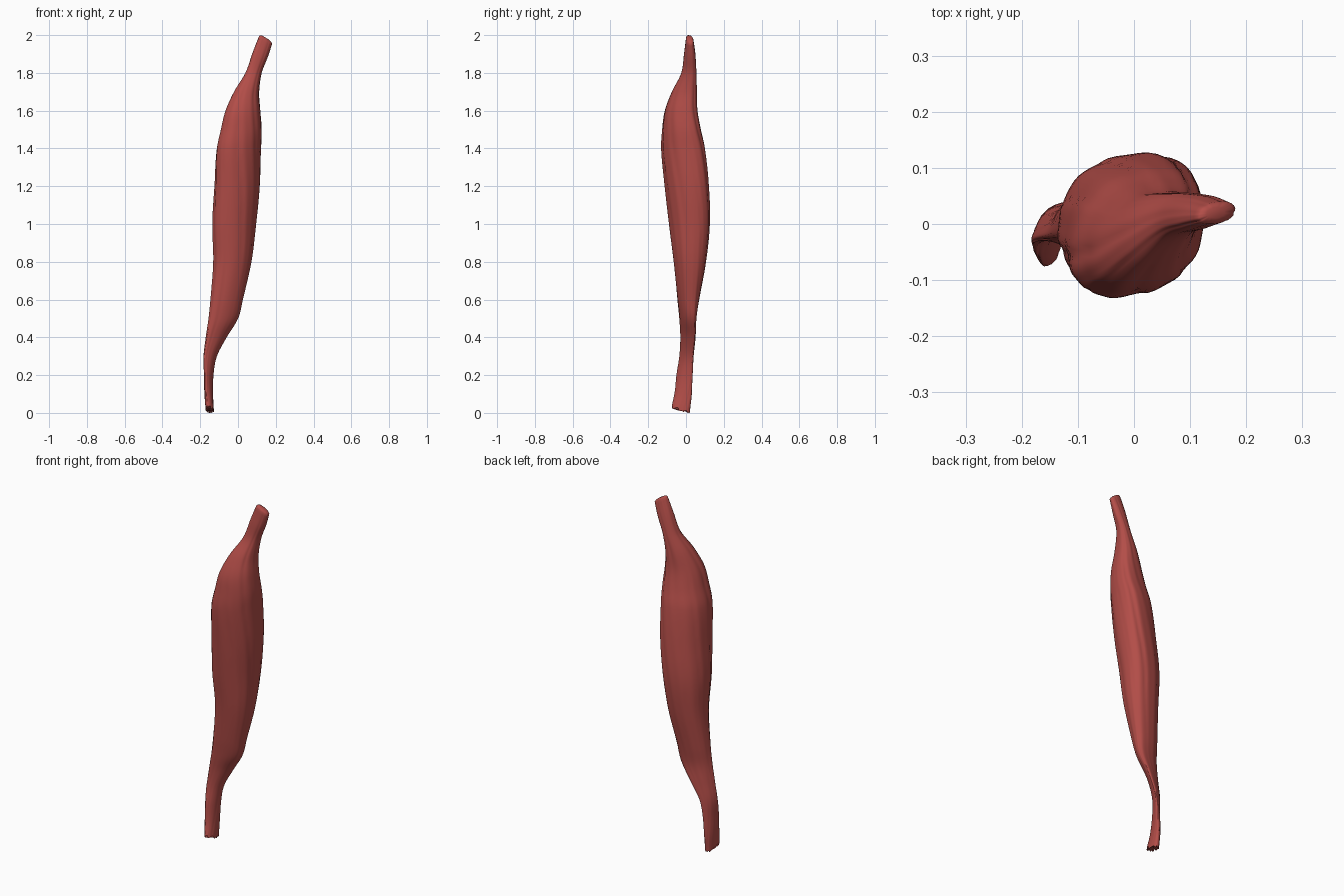
import bpy, bmesh, math, random

random.seed(4)
default = bpy.data.objects.get("Cube")
if default:
    bpy.data.objects.remove(default, do_unlink=True)

# Muscle colour
flesh = bpy.data.materials.new("muscle red")
flesh.use_nodes = True
flesh.diffuse_color = (0.45, 0.075, 0.065, 1)
flesh.node_tree.nodes["Principled BSDF"].inputs["Base Color"].default_value = flesh.diffuse_color

# Belly and tendon stations: height, left/right edge, front/back edge, diagonal skew
STATIONS = [
    (.02, -.172, -.128, -.075, .02, .3),
    (.1, -.178, -.132, -.06, .03, .5),
    (.2, -.18, -.13, -.05, .035, .7),
    (.3, -.182, -.112, -.035, .04, .75),
    (.4, -.17, -.06, -.03, .05, .75),
    (.5, -.155, 0, -.035, .055, .55),
    (.6, -.145, .025, -.045, .07, .35),
    (.8, -.13, .07, -.065, .105, .22),
    (1, -.135, .095, -.09, .125, .25),
    (1.2, -.123, .115, -.112, .12, .28),
    (1.4, -.112, .122, -.13, .1, .3),
    (1.5, -.09, .125, -.125, .078, .3),
    (1.6, -.065, .118, -.112, .06, .3),
    (1.7, -.02, .112, -.075, .057, .3),
    (1.8, .04, .125, -.025, .055, .3),
    (1.9, .08, .158, -.01, .05, .3),
    (1.975, .112, .18, 0, .04, .3),
]
SIDES = 64
STEPS = 6


def station(i, t):
    """Smooth blend between two neighbouring stations."""
    a, b = STATIONS[i], STATIONS[i + 1]
    before, after = STATIONS[max(i - 1, 0)], STATIONS[min(i + 2, len(STATIONS) - 1)]
    span = b[0] - a[0]
    out = [a[0] + span * t]
    for k in range(1, len(a)):
        m = (b[k] - before[k]) / (b[0] - before[0]) * span
        n = (after[k] - a[k]) / (after[0] - a[0]) * span
        u = 1 - t
        out.append(a[k] * (1 + 2 * t) * u * u + m * t * u * u
                   + b[k] * t * t * (3 - 2 * t) - n * t * t * u)
    return out


def fibre(angle, z):
    """Shallow lengthwise grooves that drift around the belly."""
    drift = angle + 0.35 * math.sin(2 * z)
    groove = abs(math.sin(4 * drift + 0.5 * math.sin(3 * z)))
    fine = math.sin(13 * drift + 2 * math.sin(2 * z))
    return 1.008 - 0.035 * (1 - groove) ** 3 + 0.008 * fine


def full_cos(angle):
    """Cosine with slightly fuller corners."""
    c = math.cos(angle)
    return math.copysign(abs(c) ** 0.88, c)


def add_ring(bm, z, x0, x1, y0, y1, skew, shrink=1, lift=0):
    cx, cy = (x0 + x1) / 2, (y0 + y1) / 2
    phase = math.acos(skew)
    top = max(0, min(1, (z - 1.8) / 0.17))
    foot = max(0, min(1, (0.2 - z) / 0.18))
    ring = []
    for s in range(SIDES):
        a = math.tau * s / SIDES
        r = fibre(a, z) * shrink
        dx = (x1 - x0) / 2 * full_cos(a) * r
        dy = (y1 - y0) / 2 * full_cos(a + phase) * r
        # Both cut ends slope
        height = z + lift - 0.6 * dx * top - 0.3 * dy * foot
        ring.append(bm.verts.new((cx + dx, cy + dy, height)))
    return ring


# Muscle body lofted from skewed oval rings
bm = bmesh.new()
rings = []
for i in range(len(STATIONS) - 1):
    for step in range(STEPS):
        rings.append(add_ring(bm, *station(i, step / STEPS)))
rings.append(add_ring(bm, *STATIONS[-1]))
# Rounded upper end
for shrink, lift in ((0.85, 0.007), (0.5, 0.012)):
    rings.append(add_ring(bm, *STATIONS[-1], shrink, lift))
for low, high in zip(rings, rings[1:]):
    for s in range(SIDES):
        n = (s + 1) % SIDES
        bm.faces.new((low[s], low[n], high[n], high[s]))
# Frayed lower end
for v in rings[0]:
    v.co.z = max(0, v.co.z + random.uniform(-0.014, 0.006))
min(rings[0], key=lambda v: v.co.z).co.z = 0
bm.faces.new(rings[0])
bm.faces.new(rings[-1])
bmesh.ops.recalc_face_normals(bm, faces=bm.faces)

mesh = bpy.data.meshes.new("muscle_belly")
bm.to_mesh(mesh)
bm.free()
mesh.materials.append(flesh)
muscle = bpy.data.objects.new("muscle_belly", mesh)
bpy.context.collection.objects.link(muscle)
bpy.ops.object.select_all(action="DESELECT")
muscle.select_set(True)
bpy.context.view_layer.objects.active = muscle
bpy.ops.object.shade_smooth_by_angle(angle=math.radians(50))
